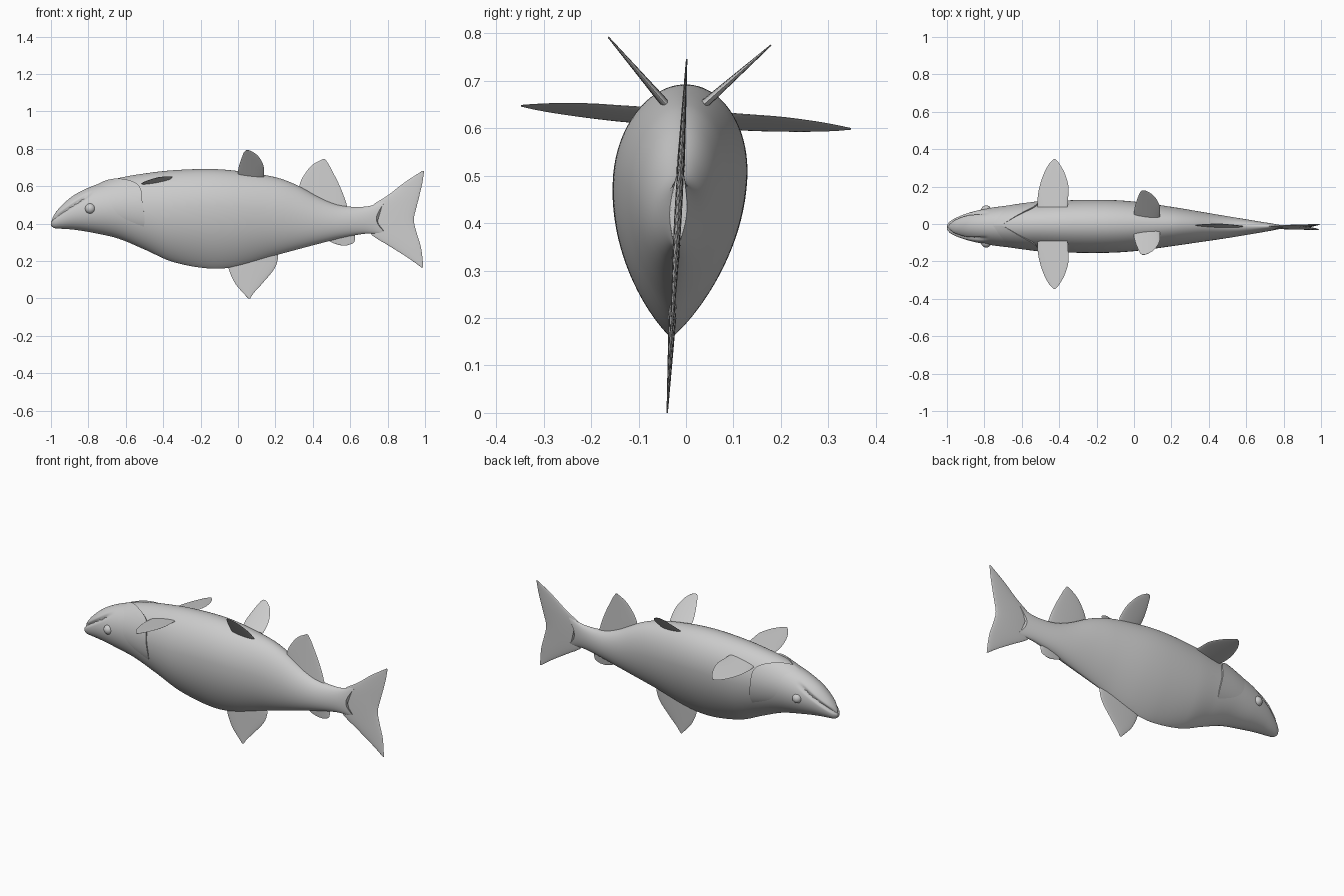
import bpy, bmesh, math
from mathutils import Vector

cube = bpy.data.objects.get("Cube")
if cube:
    bpy.data.objects.remove(cube)

grey = bpy.data.materials.new("plain grey")
grey.use_nodes = True
grey.diffuse_color = (0.6, 0.6, 0.6, 1)
grey.node_tree.nodes["Principled BSDF"].inputs["Base Color"].default_value = (0.6, 0.6, 0.6, 1)


def smooth_at(keys, x):
    """Smooth interpolation through rows of (position, value, value, ...)."""
    x = min(max(x, keys[0][0]), keys[-1][0])
    i = next(j for j in range(len(keys) - 1) if x <= keys[j + 1][0])
    p, q = keys[i], keys[i + 1]
    before, after = keys[max(i - 1, 0)], keys[min(i + 2, len(keys) - 1)]
    h = q[0] - p[0]
    t = (x - p[0]) / h
    out = []
    for c in range(1, len(p)):
        m0 = (q[c] - before[c]) / (q[0] - before[0]) * h
        m1 = (after[c] - p[c]) / (after[0] - p[0]) * h
        out.append((2*t**3 - 3*t*t + 1) * p[c] + (t**3 - 2*t*t + t) * m0
                   + (3*t*t - 2*t**3) * q[c] + (t**3 - t*t) * m1)
    return out


def lean(z):
    """Slight sideways lean of the whole fish."""
    return -0.055 * (0.72 - z)


def loft(name, rings, angle=40):
    """Skin a list of closed rings and cap both ends."""
    bm = bmesh.new()
    rows = [[bm.verts.new(p) for p in ring] for ring in rings]
    n = len(rows[0])
    for a, b in zip(rows, rows[1:]):
        for j in range(n):
            bm.faces.new((a[j], a[(j + 1) % n], b[(j + 1) % n], b[j]))
    bm.faces.new(rows[0][::-1])
    bm.faces.new(rows[-1])
    bmesh.ops.recalc_face_normals(bm, faces=bm.faces)
    mesh = bpy.data.meshes.new(name)
    bm.to_mesh(mesh)
    bm.free()
    return finish(bpy.data.objects.new(name, mesh), angle, True)


def finish(obj, angle=40, link=False):
    if link:
        bpy.context.collection.objects.link(obj)
    obj.data.materials.append(grey)
    bpy.ops.object.select_all(action='DESELECT')
    obj.select_set(True)
    bpy.context.view_layer.objects.active = obj
    bpy.ops.object.shade_smooth_by_angle(angle=math.radians(angle))
    return obj


# Body stations: x, belly height, back height, half width
STATIONS = [
    (-1.0, 0.39, 0.42, 0.012), (-0.985, 0.377, 0.445, 0.03), (-0.95, 0.373, 0.49, 0.05),
    (-0.88, 0.368, 0.55, 0.075), (-0.78, 0.352, 0.60, 0.097), (-0.64, 0.32, 0.643, 0.115),
    (-0.5, 0.262, 0.668, 0.127), (-0.35, 0.196, 0.685, 0.139), (-0.15, 0.16, 0.692, 0.141),
    (0.0, 0.172, 0.681, 0.132), (0.2, 0.23, 0.648, 0.105), (0.31, 0.26, 0.608, 0.088),
    (0.45, 0.297, 0.533, 0.066), (0.55, 0.322, 0.497, 0.05), (0.67, 0.345, 0.49, 0.03),
    (0.74, 0.346, 0.505, 0.018), (0.8, 0.338, 0.537, 0.008)]


def skin(x, a, grow=0.0):
    """Point on the body at length x and angle a, measured from the back."""
    low, high, wide = smooth_at(STATIONS, x)
    k = math.exp(-((x + 0.1) / 0.45) ** 2)
    mid = low + (0.5 + 0.13 * k) * (high - low)
    c, s = math.cos(a), math.sin(a)
    if c > 0:
        y, z = wide * s, mid + (high - mid) * c
    else:
        y = math.copysign(wide * abs(s) ** (1 + 0.75 * k), s)
        z = mid + (mid - low) * c
    # mouth groove running back from the snout
    line = 0.44 + 0.68 * (x + 0.97)
    fade = max(0.0, min(1.0, (-0.78 - x) / 0.05))
    grow -= 0.014 * fade * math.exp(-((z - line) / 0.009) ** 2)
    return Vector((x, y + s * grow + lean(z), z + c * grow))


TURN = 96
ANGLES = [2 * math.pi * j / TURN for j in range(TURN)]

# Body, with a notched end where the tail fin is held
rings = []
for i in range(121):
    u = (i / 120) ** 1.3
    rings.append([skin(-1 + u * (1.74 + 0.06 * abs(math.cos(a)) ** 2), a) for a in ANGLES])
loft("body", rings)

# Gill covers: a thin shell rising out of the head, ending in a swept edge
EDGE = [(0, -0.71, 0.006), (0.4, -0.63, 0.008), (0.9, -0.53, 0.009), (1.5, -0.51, 0.008),
        (1.9, -0.5, 0.004), (2.3, -0.52, -0.006), (math.pi, -0.65, -0.01)]
rings = []
for i in range(17):
    u = i / 16
    ring = []
    for a in ANGLES:
        end, lift = smooth_at(EDGE, min(a, 2 * math.pi - a))
        ring.append(skin(-0.8 + u * (end + 0.8), a, -0.006 + u * (lift + 0.006)))
    rings.append(ring)
rings.append([skin(p.x, a, -0.012) for p, a in zip(rings[-1], ANGLES)])
loft("gill_covers", rings)

# Eyes
for side, label in ((-1, "right"), (1, "left")):
    bpy.ops.mesh.primitive_uv_sphere_add(segments=24, ring_count=16, radius=0.028,
                                         location=(-0.79, side * 0.085 + lean(0.48), 0.48))
    bpy.context.object.name = label + "_eye"
    finish(bpy.context.object)


def fin(name, rows, place, thick):
    """Lens-section fin; rows are (span, chord start, chord end)."""
    rings = []
    first, last = rows[0][0], rows[-1][0]
    for i in range(25):
        v = first + (last - first) * i / 24
        start, end = smooth_at(rows, v)
        end = max(end, start + 0.002)
        t = thick(i / 24)
        ring = []
        for j in range(24):
            a = 2 * math.pi * j / 24
            x = (start + end) / 2 + (end - start) / 2 * math.cos(a)
            ring.append(place(x, v, t * math.sin(a)))
        rings.append(ring)
    return loft(name, rings, 60)


def upright(x, v, n):
    return Vector((x, lean(v) + n, v))


def taper(u):
    return 0.008 * (1 - u) + 0.0015


# Fins in the middle plane
fin("tail_fin", [(0.165, 0.982, 0.99), (0.21, 0.92, 0.987), (0.28, 0.81, 0.977),
                 (0.345, 0.71, 0.957), (0.42, 0.7, 0.94), (0.49, 0.71, 0.955),
                 (0.55, 0.8, 0.97), (0.62, 0.89, 0.986), (0.682, 0.985, 0.995)],
    upright, lambda u: 0.002 + 0.006 * math.sin(math.pi * u))
fin("back_fin", [(0.49, 0.33, 0.585), (0.55, 0.33, 0.565), (0.61, 0.33, 0.54),
                 (0.67, 0.36, 0.51), (0.72, 0.405, 0.483), (0.746, 0.455, 0.465)], upright, taper)
fin("belly_fin", [(0.24, -0.05, 0.21), (0.22, -0.05, 0.215), (0.16, -0.05, 0.195),
                  (0.08, -0.015, 0.13), (0.03, 0.027, 0.085), (0, 0.055, 0.065)][::-1],
    upright, lambda u: taper(1 - u))
fin("small_rear_fin", [(0.284, 0.55, 0.585), (0.295, 0.51, 0.615), (0.315, 0.48, 0.625),
                       (0.34, 0.48, 0.625)], upright, lambda u: taper(1 - u))


# Paired side fins, spread almost level
def side_place(side):
    return lambda x, v, n: Vector((x, side * v, 0.62 - 0.07 * side * v + 0.19 * (x + 0.44) + n))


# Paired upper fins, raised in a V
def upper_place(side):
    along = Vector((0, -0.107, 0.125)) if side < 0 else Vector((0, 0.122, 0.108))
    root = Vector((0, side * 0.057, 0.667))
    across = Vector((0, -along.z, along.y)).normalized()
    return lambda x, v, n: Vector((x, 0, 0)) + root + along * v + across * n


for side, label in ((-1, "right"), (1, "left")):
    fin(label + "_side_fin", [(0.09, -0.515, -0.355), (0.14, -0.515, -0.352), (0.2, -0.505, -0.35),
                              (0.27, -0.482, -0.37), (0.32, -0.455, -0.397),
                              (0.348, -0.43, -0.42)], side_place(side), taper)
    fin(label + "_upper_fin", [(-0.15, 0.0, 0.138), (0.1, 0.0, 0.14), (0.4, 0.008, 0.134),
                               (0.75, 0.023, 0.108), (0.93, 0.033, 0.08),
                               (1, 0.042, 0.06)], upper_place(side), taper)
